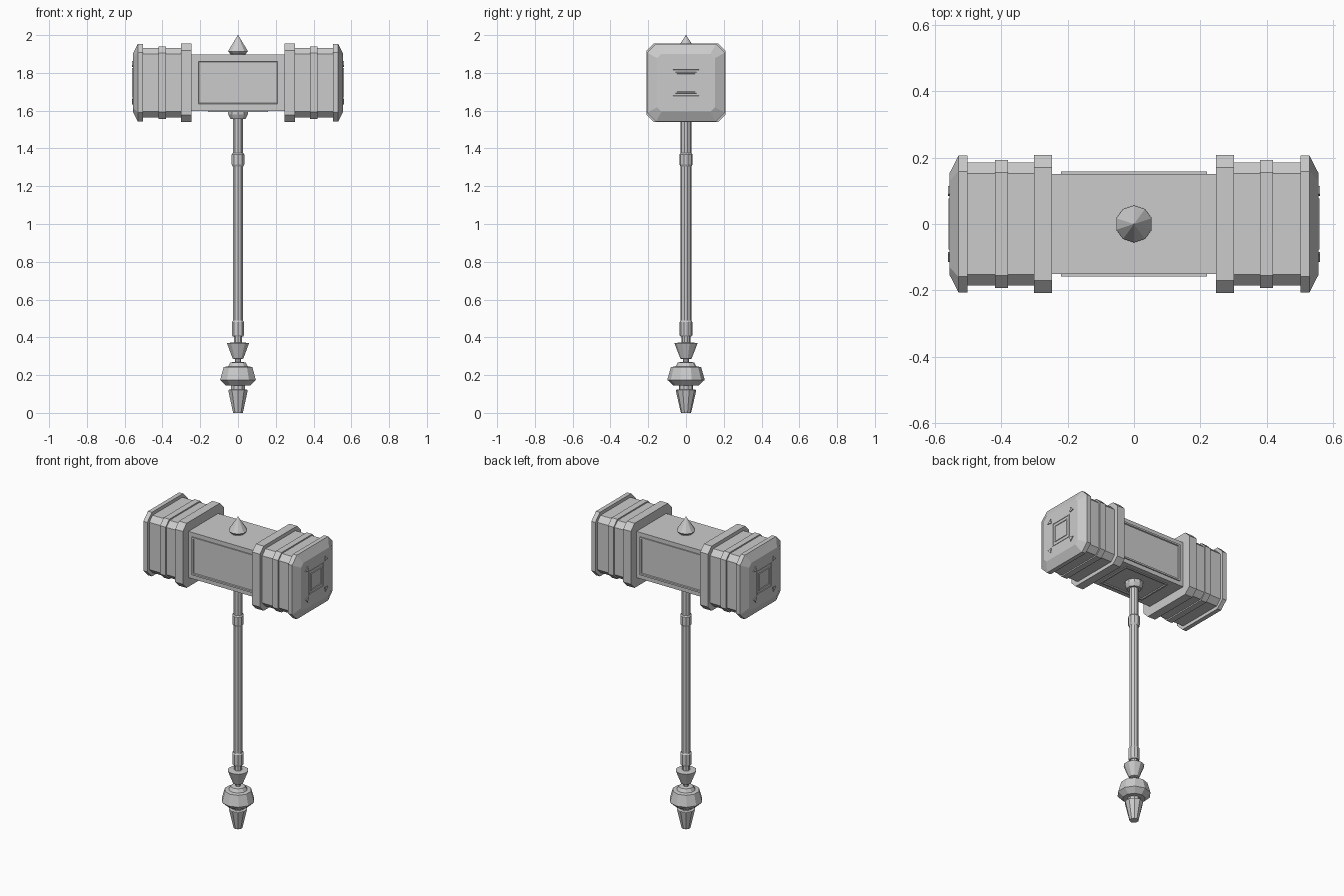
import bpy, bmesh, math
from mathutils import Matrix, Vector

if "Cube" in bpy.data.objects:
    bpy.data.objects.remove(bpy.data.objects["Cube"])

HEAD_Z = 1.748


def finish(name, bm, mirror=False):
    bmesh.ops.recalc_face_normals(bm, faces=bm.faces[:])
    me = bpy.data.meshes.new(name)
    bm.to_mesh(me)
    bm.free()
    ob = bpy.data.objects.new(name, me)
    bpy.context.collection.objects.link(ob)
    if mirror:
        ob.modifiers.new("mirror", 'MIRROR').use_axis[0] = True
    return ob


def loft(bm, rings):
    """Skin a list of equal-length point rings and cap both ends."""
    loops = [[bm.verts.new(p) for p in r] for r in rings]
    n = len(loops[0])
    for a, b in zip(loops, loops[1:]):
        for i in range(n):
            j = (i + 1) % n
            bm.faces.new((a[i], a[j], b[j], b[i]))
    bm.faces.new(loops[0])
    bm.faces.new(loops[-1])


def turned(name, profile, sides=10):
    """Faceted turned part from (radius, z) pairs."""
    bm = bmesh.new()
    angles = [math.pi / 2 + 2 * math.pi * i / sides for i in range(sides)]
    loft(bm, [[(r * math.cos(a), r * math.sin(a), z) for a in angles] for r, z in profile])
    return finish(name, bm)


def block(name, sections):
    """Square bar with cut corners along x from (x, half size, half flat), mirrored."""
    bm = bmesh.new()
    rings = []
    for x, h, f in sections:
        pts = [(h, -f), (h, f), (f, h), (-f, h), (-h, f), (-h, -f), (-f, -h), (f, -h)]
        rings.append([(x, y, z + HEAD_Z) for y, z in pts])
    loft(bm, rings)
    return finish(name, bm, True)


def panel(name, matrix, hx, hy, height, steps, mirror=False):
    """Thin plate whose top is stepped by successive (inset, depth) pairs."""
    bm = bmesh.new()
    loft(bm, [[(sx * hx, sy * hy, z) for sx, sy in ((-1, -1), (1, -1), (1, 1), (-1, 1))]
              for z in (-0.005, height)])
    bmesh.ops.recalc_face_normals(bm, faces=bm.faces[:])
    top = max(bm.faces, key=lambda f: f.calc_center_median().z)
    for inset, depth in steps:
        bmesh.ops.inset_region(bm, faces=[top], thickness=inset, depth=depth)
    bm.transform(matrix)
    return finish(name, bm, mirror)


# Head core
bm = bmesh.new()
bmesh.ops.create_cube(bm, size=1, matrix=Matrix.Translation((0, 0, HEAD_Z)) @ Matrix.Diagonal((0.6, 0.302, 0.298, 1)))
finish("head_core", bm)

# Striking ends, bands and collars
block("striking_end", [(0.28, 0.185, 0.152), (0.51, 0.185, 0.152)])
block("inner_collar", [(0.247, 0.208, 0.17), (0.302, 0.208, 0.17)])
block("middle_band", [(0.38, 0.193, 0.156), (0.42, 0.193, 0.156)])
block("end_cap", [(0.502, 0.206, 0.159), (0.53, 0.206, 0.159), (0.557, 0.153, 0.13)])

# Framed panels on front, back and underside
steps = [(0.015, 0), (0.004, -0.006)]
for name, angle in (("front_panel", 0), ("back_panel", math.pi)):
    m = (Matrix.Translation((0, 0, HEAD_Z)) @ Matrix.Rotation(angle, 4, 'Z')
         @ Matrix.Translation((0, -0.151, 0)) @ Matrix.Rotation(math.pi / 2, 4, 'X'))
    panel(name, m, 0.22, 0.122, 0.007, steps)
under = Matrix.Translation((0, 0, HEAD_Z - 0.149)) @ Matrix.Rotation(math.pi, 4, 'X')
panel("under_panel", under, 0.16, 0.12, 0.006, steps)

# Nested square relief and corner studs on the striking faces
face = Matrix.Translation((0.557, 0, HEAD_Z)) @ Matrix.Rotation(math.pi / 2, 4, 'Y')
panel("face_relief", face, 0.077, 0.077, 0.003,
      [(0.01, 0), (0.003, -0.004), (0.016, 0), (0.003, 0.004), (0.008, 0), (0.003, -0.004)], True)
bm = bmesh.new()
for sy in (-1, 1):
    for sz in (-1, 1):
        tri = [(0.115, 0.09), (0.09, 0.115), (0.084, 0.084)]
        loft(bm, [[(x, sy * a, HEAD_Z + sz * b) for a, b in tri] for x in (0.552, 0.562)])
finish("corner_studs", bm, True)

# Top spike and socket under the head
turned("top_spike", [(0.042, 1.885), (0.042, 1.9), (0.056, 1.914), (0.001, 2.0)])
turned("socket", [(0.043, 1.557), (0.055, 1.58), (0.055, 1.61)])

# Handle with rings
turned("handle", [(0.028, 0.44), (0.028, 1.65)])
turned("upper_ring", [(0.029, 1.305), (0.035, 1.315), (0.035, 1.368), (0.029, 1.376)])
turned("grip_ring", [(0.03, 0.405), (0.034, 0.412), (0.034, 0.48), (0.029, 0.488)])

# Turned pommel
turned("pommel", [(0.027, 0), (0.054, 0.118), (0.054, 0.122), (0.038, 0.125), (0.038, 0.145),
                  (0.067, 0.145), (0.099, 0.175), (0.08, 0.243), (0.055, 0.246), (0.043, 0.267),
                  (0.016, 0.27), (0.016, 0.284), (0.03, 0.288), (0.062, 0.37), (0.023, 0.373),
                  (0.023, 0.42)])
